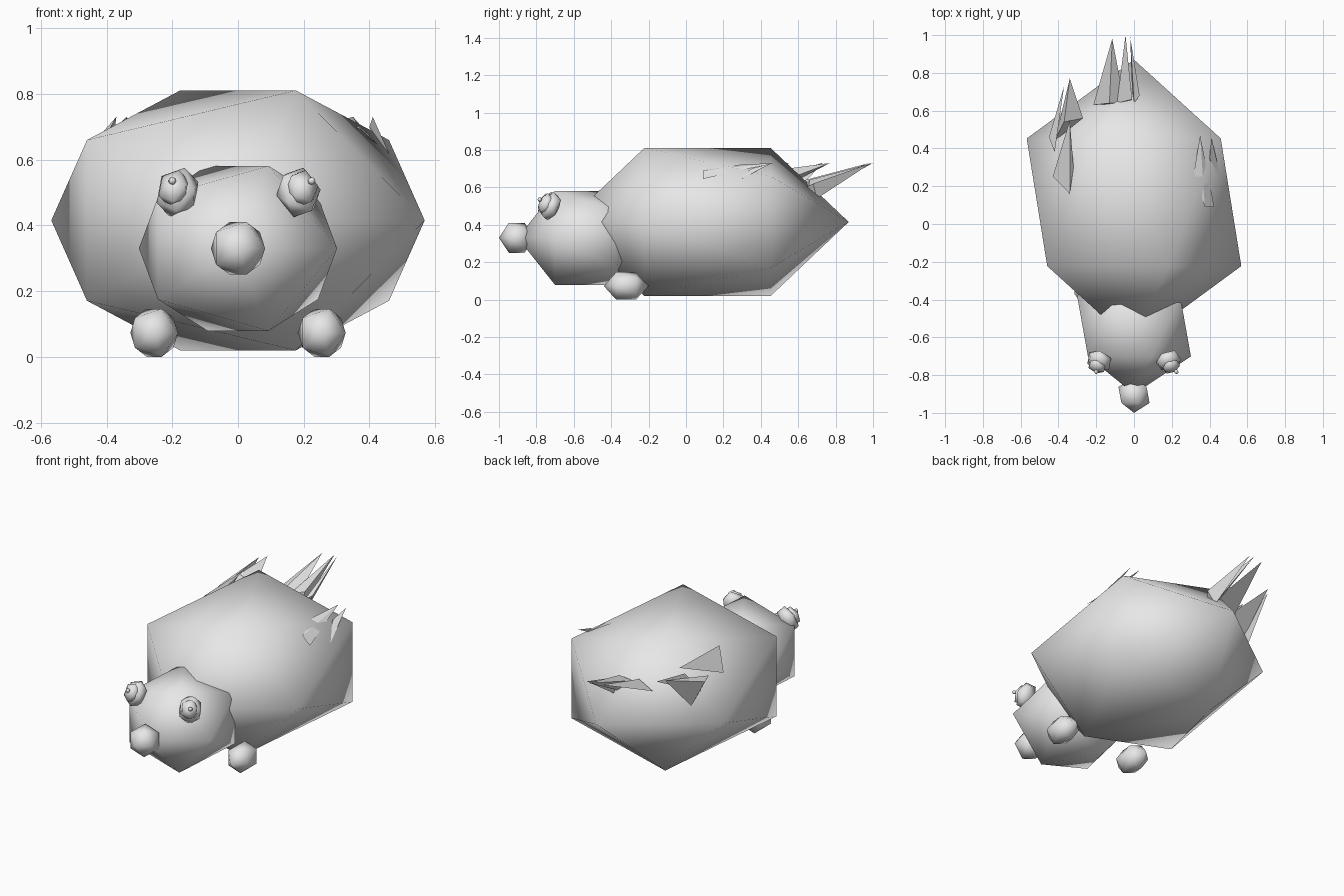
import bpy, bmesh
from mathutils import Matrix, Vector

if "Cube" in bpy.data.objects:
    bpy.data.objects.remove(bpy.data.objects["Cube"], do_unlink=True)

grey = bpy.data.materials.new("light_grey")
grey.use_nodes = True
grey.diffuse_color = (0.8, 0.8, 0.8, 1)
grey.node_tree.nodes["Principled BSDF"].inputs["Base Color"].default_value = grey.diffuse_color


def add_object(name, bm, smooth):
    bmesh.ops.recalc_face_normals(bm, faces=bm.faces[:])
    for f in bm.faces:
        f.smooth = smooth
    mesh = bpy.data.meshes.new(name)
    bm.to_mesh(mesh)
    bm.free()
    mesh.materials.append(grey)
    obj = bpy.data.objects.new(name, mesh)
    bpy.context.collection.objects.link(obj)


def ball(name, centre, size, aim=(0, -1, 0)):
    """Low-poly ball whose pole points along aim; size is (across, up, along)."""
    bm = bmesh.new()
    bmesh.ops.create_icosphere(bm, subdivisions=1, radius=1)
    fwd = Vector(aim).normalized()
    side = Vector((0, 0, 1)).cross(fwd).normalized()
    turn = Matrix((side, fwd.cross(side), fwd)).transposed().to_4x4()
    bm.transform(Matrix.Translation(centre) @ turn @ Matrix.Diagonal((*size, 1)))
    add_object(name, bm, True)


def spike(name, tip, *base):
    """Four-sided shard from three base corners to a tip."""
    bm = bmesh.new()
    a, b, c, d = [bm.verts.new(p) for p in (tip, *base)]
    for tri in ((a, b, c), (a, c, d), (a, d, b), (b, d, c)):
        bm.faces.new(tri)
    add_object(name, bm, False)


# Body, head and nose
ball("body", (0, 0.115, 0.415), (0.635, 0.465, 0.755))
ball("head", (0, -0.54, 0.33), (0.337, 0.295, 0.36))
ball("nose", (0, -0.905, 0.33), (0.092, 0.094, 0.095))

# Feet and eyes, one on each side
for side, s in (("left", 1), ("right", -1)):
    ball(side + "_foot", (0.255 * s, -0.32, 0.073), (0.081, 0.086, 0.12))
    aim = Vector((0.35 * s, -0.8, 0.4)).normalized()
    eye = Vector((0.184 * s, -0.725, 0.5))
    ball(side + "_eyeball", eye, (0.072, 0.085, 0.05), aim)
    ball(side + "_iris", eye + aim * 0.03, (0.052, 0.062, 0.04), aim)
    pupil_x = 0.224 if s > 0 else -0.2
    ball(side + "_pupil", (pupil_x, -0.782, 0.535), (0.013, 0.013, 0.013))

# Tail spikes
spike("tail_spike_right", (-0.115, 0.98, 0.73), (-0.215, 0.63, 0.585), (-0.13, 0.64, 0.64), (-0.05, 0.64, 0.6))
spike("tail_spike_middle", (-0.045, 1, 0.73), (-0.09, 0.64, 0.62), (-0.01, 0.66, 0.64), (-0.02, 0.65, 0.54))
spike("tail_spike_left", (-0.02, 0.99, 0.73), (0, 0.64, 0.6), (0.03, 0.68, 0.62), (-0.01, 0.7, 0.54))

# Right side spikes
spike("right_spike_rear", (-0.34, 0.77, 0.73), (-0.27, 0.56, 0.65), (-0.37, 0.54, 0.7), (-0.42, 0.44, 0.56))
spike("right_spike_outer", (-0.37, 0.73, 0.73), (-0.45, 0.46, 0.64), (-0.42, 0.38, 0.64), (-0.4, 0.52, 0.5))
spike("right_spike_front", (-0.34, 0.55, 0.73), (-0.43, 0.25, 0.61), (-0.34, 0.16, 0.72), (-0.32, 0.3, 0.7))

# Left side spikes
spike("left_spike_inner", (0.35, 0.47, 0.73), (0.317, 0.27, 0.72), (0.375, 0.09, 0.69), (0.425, 0.09, 0.645))
spike("left_spike_outer", (0.41, 0.46, 0.73), (0.4, 0.35, 0.7), (0.47, 0.2, 0.595), (0.42, 0.25, 0.62))
